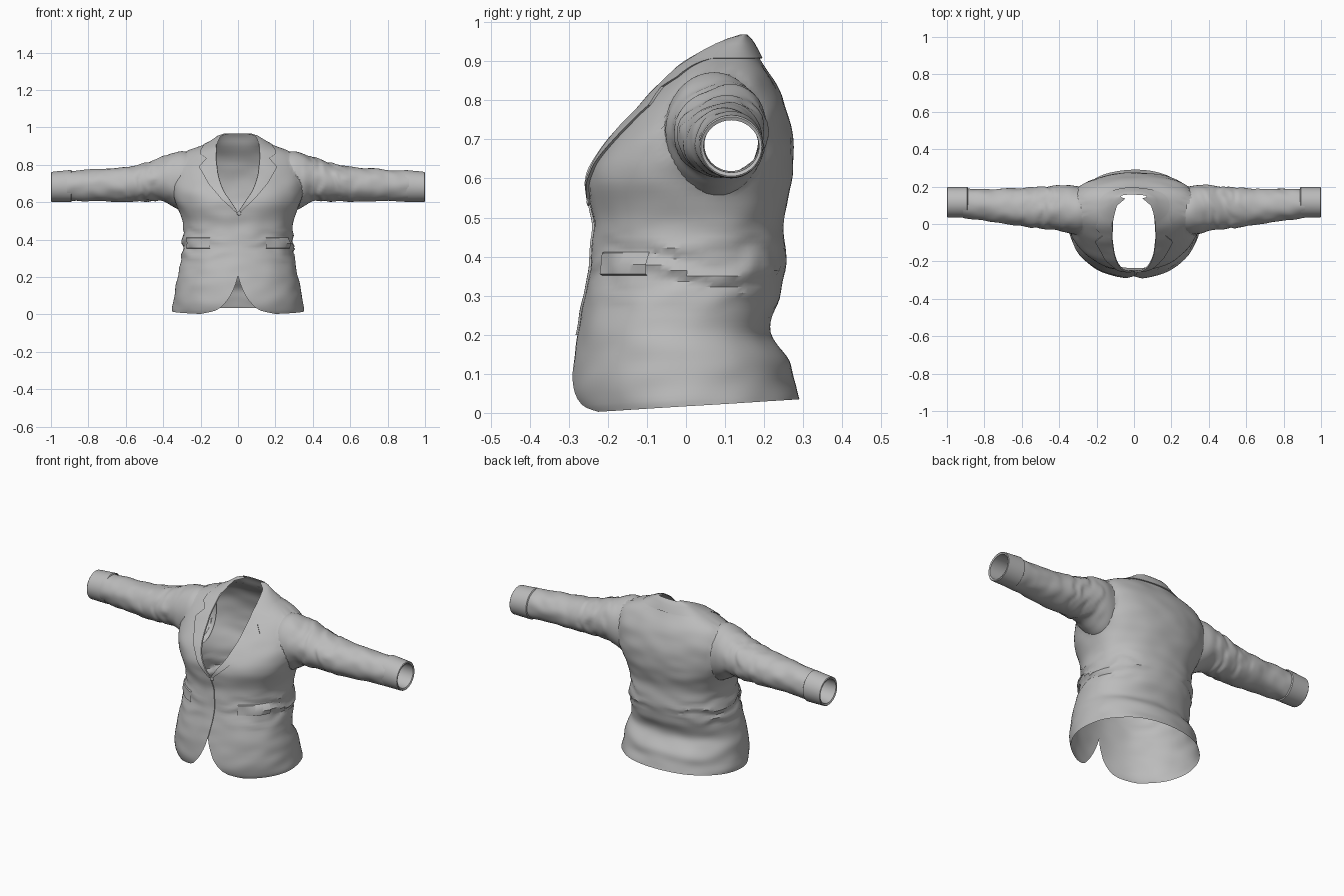
import bpy, bmesh, math
from mathutils import Vector, noise

cube = bpy.data.objects.get("Cube")
if cube:
    bpy.data.objects.remove(cube)

cloth = bpy.data.materials.new("grey_cloth")
cloth.use_nodes = True
GREY = (0.5, 0.5, 0.5, 1)
cloth.diffuse_color = GREY
cloth.node_tree.nodes["Principled BSDF"].inputs["Base Color"].default_value = GREY

# Torso rings: height, half width, front y, back y, front edge x
RINGS = [(0, .352, -.27, .29, .2), (.02, .352, -.28, .285, .12), (.06, .345, -.29, .275, .07),
         (.12, .337, -.288, .265, .03), (.21, .32, -.276, .215, 0), (.3, .302, -.258, .24, 0),
         (.38, .295, -.245, .255, 0), (.48, .292, -.237, .25, 0), (.54, .31, -.245, .26, 0),
         (.6, .335, -.25, .272, .035), (.66, .355, -.227, .275, .075), (.74, .355, -.165, .267, .103),
         (.8, .342, -.112, .25, .112), (.85, .31, -.062, .225, .114), (.88, .26, -.032, .205, .112),
         (.91, .175, 0, .184, .11), (.94, .125, .04, .172, .102), (.956, .105, .085, .165, .088),
         (.968, .07, .135, .157, .045)]
# Sleeve rings: x, bottom z, top z, front y, back y
SLEEVE = [(.25, .55, .865, -.055, .19), (.3, .553, .872, -.058, .202), (.35, .58, .862, -.05, .208),
          (.4, .603, .843, -.036, .206), (.5, .607, .808, -.025, .2), (.62, .603, .787, -.01, .191),
          (.75, .606, .777, .01, .187), (.92, .605, .767, .035, .19)]


def sample(table, v):
    """Smoothly blend the rows of a table at the value v."""
    if v >= table[-1][0]:
        return table[-1][1:]
    i = next(j for j in range(len(table) - 1) if table[j + 1][0] > v)
    a, b = table[i], table[i + 1]
    p, q = table[max(i - 1, 0)], table[min(i + 2, len(table) - 1)]
    h, t = b[0] - a[0], (v - a[0]) / (b[0] - a[0])
    out = []
    for k in range(1, len(a)):
        m0 = (b[k] - p[k]) / (b[0] - p[0]) * h
        m1 = (q[k] - a[k]) / (q[0] - a[0]) * h
        out.append((2*t**3 - 3*t*t + 1) * a[k] + (t**3 - 2*t*t + t) * m0
                   + (3*t*t - 2*t**3) * b[k] + (t**3 - t*t) * m1)
    return out


def angle_at(z, x):
    """Angle around the torso, from the front, where the half ring reaches x."""
    return math.asin(min(1, (max(x, 0) / sample(RINGS, z)[0]) ** (1 / .93)))


def edge_angle(z):
    return angle_at(z, sample(RINGS, z)[3])


def body(z, a, side, lift=0):
    """Point on the torso: round front, squarer upper back, creased waist."""
    hw, yf, yb, _ = sample(RINGS, z)
    c = math.cos(a)
    depth = c if c > 0 else -(-c) ** (.95 - .25 * min(1, z / .6))
    x = hw * max(math.sin(a), 0) ** .93 * side
    y = (yf + yb) / 2 - (yb - yf) / 2 * depth
    n = noise.noise(Vector((x * 9, y * 9, z * 16)))
    waist = math.exp(-((z - .37) / .07) ** 2)
    crease = math.sin(z * 85 + 5 * x + 4 * n) * waist * .008 * math.sin(a)
    r = lift + .005 * n + crease
    hem = .035 * (1 - c) / 2 * max(0, 1 - z / .2)
    return Vector((x + r * math.sin(a) * side, y - r * c, z + hem))


def finish(name, bm, angle=35):
    bmesh.ops.remove_doubles(bm, verts=bm.verts, dist=.0001)
    mesh = bpy.data.meshes.new(name)
    bm.to_mesh(mesh)
    bm.free()
    mesh.materials.append(cloth)
    ob = bpy.data.objects.new(name, mesh)
    bpy.context.collection.objects.link(ob)
    bpy.ops.object.select_all(action='DESELECT')
    ob.select_set(True)
    bpy.context.view_layer.objects.active = ob
    bpy.ops.object.shade_smooth_by_angle(angle=math.radians(angle))


def add_grid(bm, rows, flip=False, keep=lambda c: True):
    verts = [[bm.verts.new(p) for p in row] for row in rows]
    for r0, r1 in zip(verts, verts[1:]):
        for i in range(len(r0) - 1):
            quad = [r0[i], r0[i + 1], r1[i + 1], r1[i]]
            if keep(sum((v.co for v in quad), Vector()) / 4):
                bm.faces.new(quad[::-1] if flip else quad)


def spread(a, b, n):
    return [a + (b - a) * i / n for i in range(n + 1)]


def sleeve_ratio(c):
    """Distance from the sleeve's axis, where 1 is its surface, and the axis point."""
    lo, hi, yf, yb = sample(SLEEVE, max(abs(c.x), .25))
    axis = Vector((c.x, (yf + yb) / 2, (lo + hi) / 2))
    return math.hypot((c.y - axis.y) / (yb - yf), (c.z - axis.z) / (hi - lo)) * 2, axis


def outside_armhole(c):
    return abs(c.x) < .25 or sleeve_ratio(c)[0] > .95


# Jacket body, open at the neck, the hem, the front and the armholes
bm = bmesh.new()
heights = [0, .006, .012] + spread(.02, .968, 66)
for side in (1, -1):
    rows = [[body(z, a, side) for a in spread(edge_angle(z), math.pi, 44)] for z in heights]
    add_grid(bm, rows, side < 0, outside_armhole)
bmesh.ops.delete(bm, geom=[v for v in bm.verts if not v.link_faces], context='VERTS')
for v in bm.verts:
    if v.is_boundary and abs(v.co.x) > .22 and v.co.z > .4:
        ratio, axis = sleeve_ratio(v.co)
        v.co = axis + (v.co - axis) * (.98 / ratio)
finish("jacket_body", bm)


def sleeve_row(x, side, n=40):
    """Sleeve ring with slanting wrinkles, strongest near the elbow."""
    lo, hi, yf, yb = sample(SLEEVE, x)
    row = []
    for t in spread(0, 2 * math.pi, n):
        c, s = math.cos(t), math.sin(t)
        wob = noise.noise(Vector((x * 14 * side, c * 1.6 + x * 6, s * 1.6)))
        fold = math.sin(x * 75 + 2 * c + 5 * wob) * math.exp(-((x - .48) / .12) ** 2)
        k = 1 + (.06 * wob + .025 * fold) * min(1, max(0, x - .28) * 9)
        row.append(Vector((x * side, (yf + yb) / 2 + (yb - yf) / 2 * c * k,
                           (lo + hi) / 2 + (hi - lo) / 2 * s * k)))
    return row


def cuff_row(x, ry, rz, side):
    return [Vector((x * side, .116 + ry * math.cos(t), .686 - .04 * (x - .9) + rz * math.sin(t)))
            for t in spread(0, 2 * math.pi, 36)]


def strip(name, side, outline, steps):
    """Raised layer from the neck edge out to an outline of (height, x) points."""
    bm = bmesh.new()
    rows = []
    for z in spread(outline[0][0], outline[-1][0], steps):
        i = max(j for j in range(len(outline) - 1) if outline[j][0] <= z + 1e-6)
        (z0, x0), (z1, x1) = outline[i], outline[i + 1]
        outer = x0 + (x1 - x0) * min(1, (z - z0) / (z1 - z0))
        a0 = edge_angle(z)
        a1 = max(a0, angle_at(z, outer))
        rows.append([body(z, a0, side)] + [body(z, a, side, .008) for a in spread(a0, a1, 10)]
                    + [body(z, a1, side)])
    add_grid(bm, rows, side < 0)
    finish(name, bm)


for side, word in ((1, "left"), (-1, "right")):
    # Sleeve
    bm = bmesh.new()
    add_grid(bm, [sleeve_row(x, side) for x in spread(.275, .915, 76)], side < 0)
    finish(word + "_sleeve", bm)

    # Turned cuff with a folded-in rim
    bm = bmesh.new()
    cuff = [(.888, .077, .08), (.892, .082, .086), (.95, .081, .083), (.997, .081, .08),
            (1, .078, .076), (.996, .071, .067), (.9, .069, .067)]
    add_grid(bm, [cuff_row(*c, side) for c in cuff], side < 0)
    finish(word + "_cuff", bm)

    # Lapel, and the front part of the collar above the notch
    strip(word + "_lapel", side,
          [(.545, .01), (.62, .09), (.7, .155), (.79, .205), (.835, .165)], 30)
    strip(word + "_collar_front", side,
          [(.835, .165), (.86, .2), (.88, .195), (.91, .174)], 16)

    # Pocket flap
    bm = bmesh.new()
    rows = []
    for z, lift in ((.412, 0), (.409, .005), (.38, .007), (.355, .008), (.352, 0)):
        rows.append([body(z, a, side, lift) for a in spread(.5, 1.15, 14)])
    add_grid(bm, rows, side > 0)
    finish(word + "_pocket_flap", bm)

# Collar around the back of the neck
bm = bmesh.new()
for side in (1, -1):
    rows = []
    for z, lift in ((.907, 0), (.908, .008), (.925, .007), (.945, .005), (.957, .003), (.968, 0)):
        rows.append([body(z, a, side, lift) for a in spread(edge_angle(z), math.pi, 30)])
    add_grid(bm, rows, side < 0)
finish("collar_back", bm)

# Overlapping front edge below the button
bm = bmesh.new()
rows = []
for z in spread(.2, .54, 24):
    a1 = angle_at(z, .022 * math.sin((z - .2) / .34 * math.pi))
    rows.append([body(z, a, 1, .005) for a in spread(0, a1, 3)] + [body(z, a1, 1)])
add_grid(bm, rows)
finish("front_overlap", bm)

# Closing button
bm = bmesh.new()
bmesh.ops.create_uvsphere(bm, u_segments=16, v_segments=8, radius=.011)
bmesh.ops.scale(bm, verts=bm.verts, vec=(1, .4, 1))
bmesh.ops.translate(bm, verts=bm.verts, vec=(.006, -.25, .54))
finish("front_button", bm)
